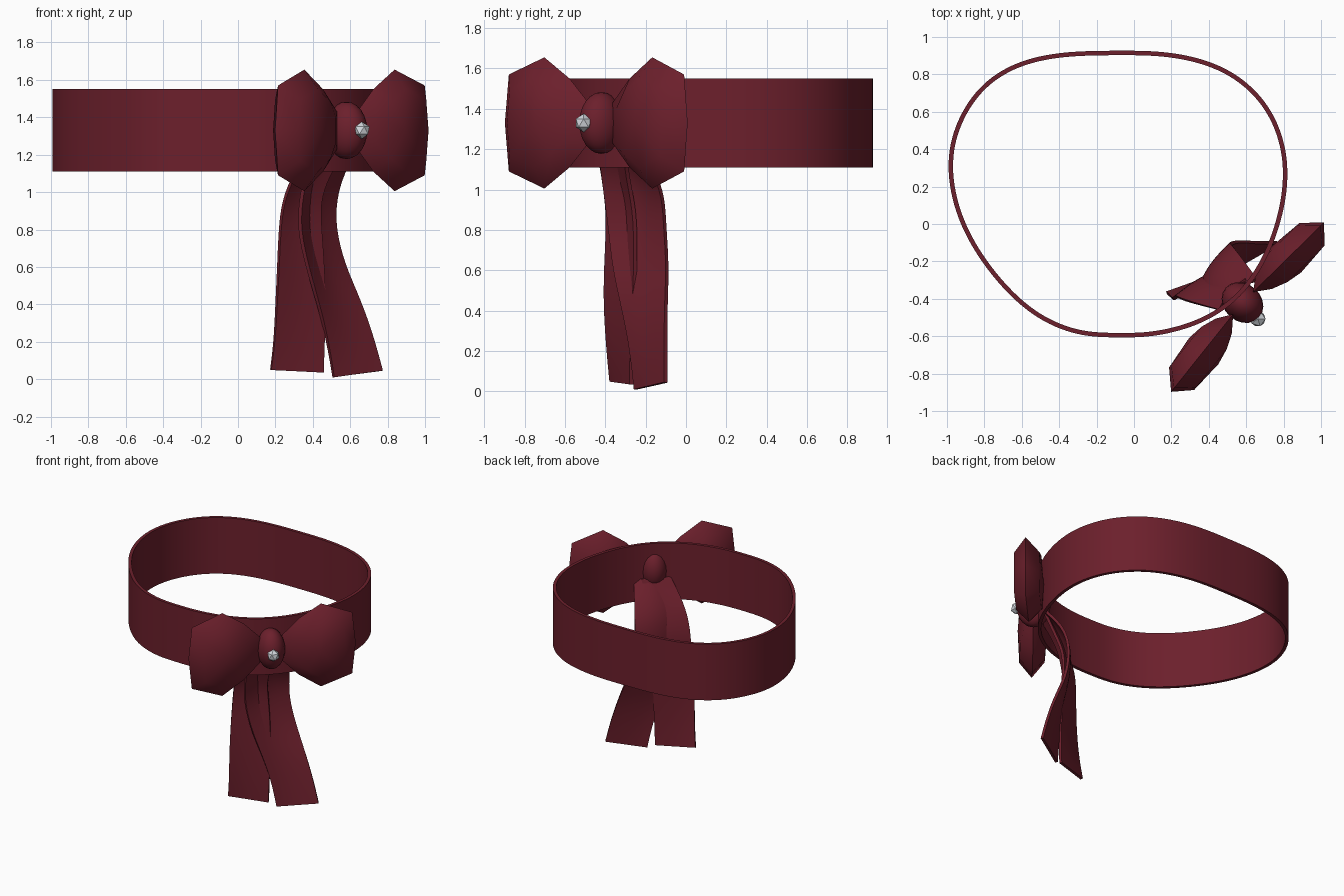
import bpy, math
from mathutils import Vector, Matrix

if "Cube" in bpy.data.objects:
    bpy.data.objects.remove(bpy.data.objects["Cube"])


def material(name, rgb):
    m = bpy.data.materials.new(name)
    m.diffuse_color = (*rgb, 1)
    m.use_nodes = True
    m.node_tree.nodes["Principled BSDF"].inputs["Base Color"].default_value = m.diffuse_color
    return m


RED = material("dark_red_cloth", (0.15, 0.014, 0.025))
SILVER = material("silver", (0.65, 0.68, 0.72))


def finish(obj, mat, angle):
    """Apply modifiers, colour and shade."""
    bpy.ops.object.select_all(action='DESELECT')
    obj.select_set(True)
    bpy.context.view_layer.objects.active = obj
    for m in list(obj.modifiers):
        bpy.ops.object.modifier_apply(modifier=m.name)
    obj.data.materials.append(mat)
    if angle:
        bpy.ops.object.shade_smooth_by_angle(angle=math.radians(angle))
    return obj


def mesh_object(name, verts, faces):
    me = bpy.data.meshes.new(name)
    me.from_pydata([tuple(v) for v in verts], [], faces)
    obj = bpy.data.objects.new(name, me)
    bpy.context.collection.objects.link(obj)
    return obj


def cloth(obj, levels, thickness):
    """Smooth a flat sheet and give it thickness."""
    s = obj.modifiers.new("smooth", 'SUBSURF')
    s.levels = levels
    s.boundary_smooth = 'PRESERVE_CORNERS'
    t = obj.modifiers.new("thickness", 'SOLIDIFY')
    t.thickness = thickness
    t.offset = 0
    return finish(obj, RED, 40)


# Band: rounded-square loop seen from above
outline = [(-0.1, .915), (.2, .915), (.5, .835), (.71, .65), (.805, .42), (.815, .2),
           (.765, -.03), (.67, -.25), (.53, -.42), (.34, -.535), (.1, -.595), (-.1, -.595),
           (-.3, -.59), (-.54, -.49), (-.76, -.27), (-.93, 0), (-.995, .28), (-.96, .51),
           (-.83, .73), (-.63, .86), (-.38, .912)]
n = len(outline)
verts = [(x, y, z) for z in (1.11, 1.33, 1.55) for x, y in outline]
faces = [(r * n + i, r * n + (i + 1) % n, (r + 1) * n + (i + 1) % n, (r + 1) * n + i)
         for r in (0, 1) for i in range(n)]
cloth(mesh_object("head_band", verts, faces), 3, 0.024)

# Bow frame: along the band, outward, up
centre = Vector((.58, -.42, 1.33))
along = Vector((.67, .742, 0)).normalized()
out = Vector((along.y, -along.x, 0))
frame = Matrix((along, out, Vector((0, 0, 1)))).transposed()

# Bow loops: faceted cushions, thin at the rim
half = [(.08, .10), (.2, .22), (.36, .325), (.585, .24)]
rim = half + [(.61, 0)] + [(a, -b) for a, b in reversed(half)]
k = len(rim)
for name, side in (("bow_loop_right", 1), ("bow_loop_left", -1)):
    verts = []
    for depth, scale in ((-.09, .68), (0, 1), (.09, .68)):
        for a, b in rim:
            t = .33 + (a - .33) * scale
            d = depth * (.65 if a < .15 else 1) + .06 * t
            verts.append(centre + frame @ Vector((side * t, d, b * scale)))
    faces = [(r * k + i, r * k + (i + 1) % k, (r + 1) * k + (i + 1) % k, (r + 1) * k + i)
             for r in (0, 1) for i in range(k)]
    # domed front and back
    for r, depth in ((0, -.105), (2, .105)):
        verts.append(centre + frame @ Vector((side * .33, depth + .02, 0)))
        for i in range(k):
            f = (r * k + i, r * k + (i + 1) % k, len(verts) - 1)
            faces.append(f if r == 2 else f[::-1])
    if side > 0:
        faces = [f[::-1] for f in faces]
    finish(mesh_object(name, verts, faces), RED, 50)

# Knot
bpy.ops.mesh.primitive_uv_sphere_add(segments=20, ring_count=12, radius=1, location=centre)
knot = bpy.context.object
knot.name = "bow_knot"
knot.scale = (.10, .12, .153)
knot.rotation_euler.z = math.atan2(along.y, along.x)
finish(knot, RED, 60)

# Gem
bpy.ops.mesh.primitive_ico_sphere_add(subdivisions=1, radius=.046, location=(.662, -.507, 1.33))
bpy.context.object.name = "gem"
finish(bpy.context.object, SILVER, 0)


def tail(name, rows, fold, tilt):
    """Hanging ribbon: each row is z, left edge xy, right edge xy."""
    verts = []
    for i, (z, ax, ay, bx, by) in enumerate(rows):
        dz = tilt * i / (len(rows) - 1)
        f = fold * (1 - i / (len(rows) - 1))
        verts += [(ax, ay, z), ((ax + bx) / 2 - f, (ay + by) / 2 + f, z + dz / 2), (bx, by, z + dz)]
    faces = [(3 * r + c, 3 * r + c + 3, 3 * r + c + 4, 3 * r + c + 1)
             for r in range(len(rows) - 1) for c in (0, 1)]
    cloth(mesh_object(name, verts, faces), 2, 0.02)


# Ribbon tails
tail("tail_left", [(1.28, .46, -.46, .60, -.30), (1.12, .31, -.42, .50, -.30),
                   (.98, .25, -.40, .44, -.27), (.85, .225, -.385, .44, -.25),
                   (.6, .215, -.40, .46, -.25), (.4, .205, -.40, .465, -.26),
                   (.2, .195, -.385, .46, -.27), (.05, .175, -.37, .455, -.27)], .02, -.015)
tail("tail_right", [(1.28, .50, -.44, .66, -.30), (1.10, .36, -.42, .56, -.16),
                    (.95, .335, -.40, .52, -.11), (.8, .325, -.38, .515, -.105),
                    (.6, .37, -.36, .56, -.09), (.4, .43, -.31, .65, -.10),
                    (.2, .48, -.27, .72, -.10), (.01, .51, -.25, .77, -.10)], .04, .035)
